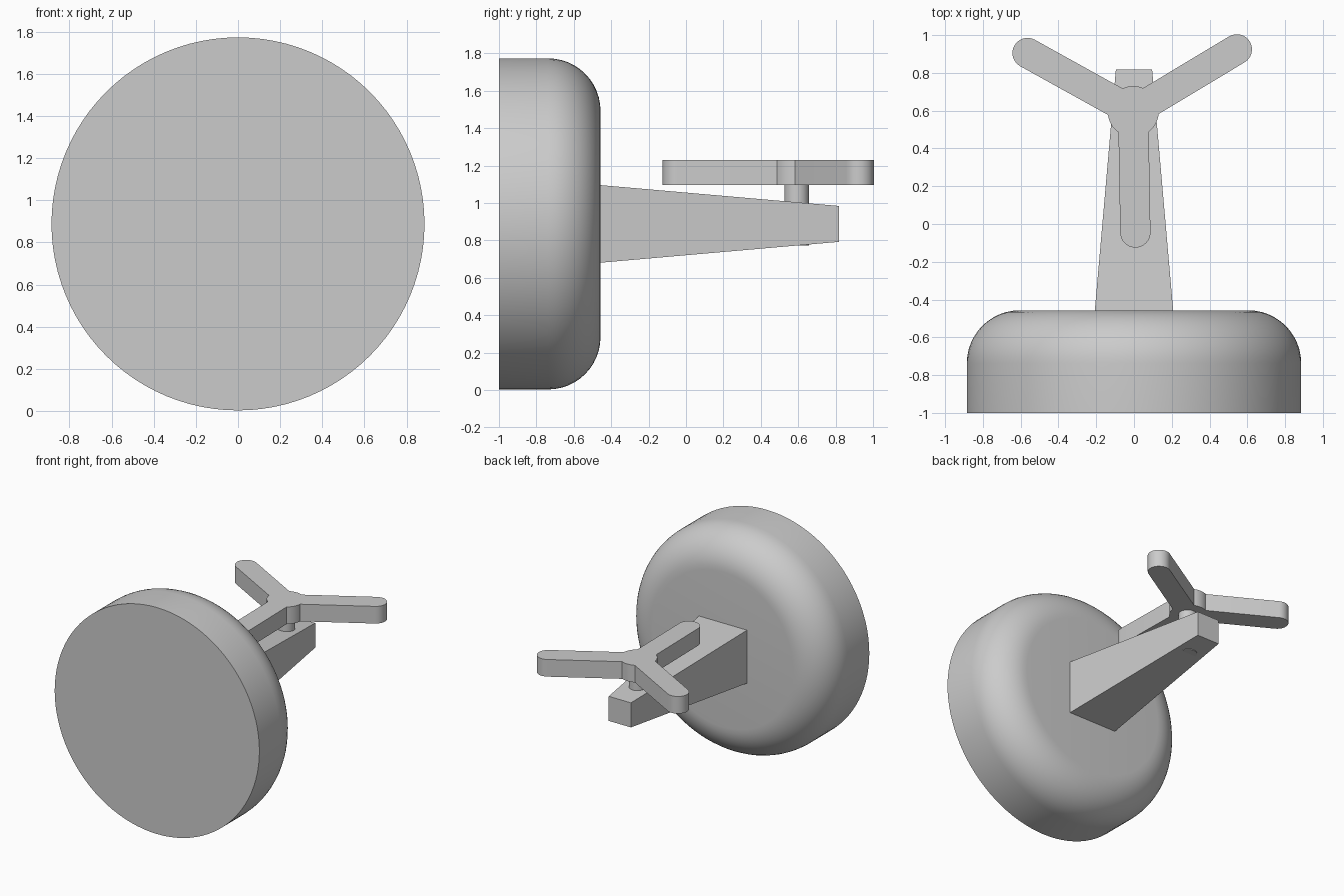
import bpy, bmesh
from math import sin, cos, pi, asin, radians
from mathutils import Matrix, Vector

cube = bpy.data.objects.get("Cube")
if cube:
    bpy.data.objects.remove(cube, do_unlink=True)

grey = bpy.data.materials.new("plain grey")
grey.use_nodes = True
grey.diffuse_color = (0.6, 0.6, 0.6, 1)
grey.node_tree.nodes["Principled BSDF"].inputs["Base Color"].default_value = (0.6, 0.6, 0.6, 1)


def finish(name, bm, smooth=True):
    bmesh.ops.recalc_face_normals(bm, faces=bm.faces)
    mesh = bpy.data.meshes.new(name)
    bm.to_mesh(mesh)
    bm.free()
    mesh.materials.append(grey)
    obj = bpy.data.objects.new(name, mesh)
    bpy.context.collection.objects.link(obj)
    if smooth:
        bpy.ops.object.select_all(action="DESELECT")
        obj.select_set(True)
        bpy.context.view_layer.objects.active = obj
        bpy.ops.object.shade_smooth_by_angle(angle=radians(30))
    return obj


def prism(name, outline, z0, z1):
    """Extrude a flat outline from z0 to z1."""
    bm = bmesh.new()
    face = bm.faces.new([bm.verts.new((x, y, z0)) for x, y in outline])
    top = bmesh.ops.extrude_face_region(bm, geom=[face])["geom"]
    verts = [v for v in top if isinstance(v, bmesh.types.BMVert)]
    bmesh.ops.translate(bm, verts=verts, vec=(0, 0, z1 - z0))
    return finish(name, bm)


MID_Z = 0.888
FRONT, BACK = -1.0, -0.457

# Round base: a disc with a rounded rear rim, built as stacked rings along y
radius, fillet, sides, steps = 0.885, 0.28, 96, 12
profile = [(radius, FRONT)]
for i in range(steps + 1):
    a = i / steps * pi / 2
    profile.append((radius - fillet + fillet * cos(a), BACK - fillet + fillet * sin(a)))
bm = bmesh.new()
rings = [[bm.verts.new((r * cos(2 * pi * k / sides), y, MID_Z + r * sin(2 * pi * k / sides)))
          for k in range(sides)] for r, y in profile]
for a, b in zip(rings, rings[1:]):
    for k in range(sides):
        n = (k + 1) % sides
        bm.faces.new((a[k], a[n], b[n], b[k]))
bm.faces.new(rings[0])
bm.faces.new(rings[-1])
finish("round_base", bm)

# Tapered square arm, rooted slightly inside the base
bm = bmesh.new()
ends = []
for y, h in ((-0.51, 0.212), (0.817, 0.096)):
    ends.append([bm.verts.new((sx * h, y, MID_Z + sz * h))
                 for sx, sz in ((-1, -1), (1, -1), (1, 1), (-1, 1))])
for k in range(4):
    n = (k + 1) % 4
    bm.faces.new((ends[0][k], ends[0][n], ends[1][n], ends[1][k]))
for ring in ends:
    bm.faces.new(ring)
finish("tapered_arm", bm, smooth=False)

# Post running through the arm up to the handle
cx, cy = 0.0, 0.592
post = [(cx + 0.066 * cos(2 * pi * k / 48), cy + 0.066 * sin(2 * pi * k / 48)) for k in range(48)]
prism("handle_post", post, 0.773, 1.11)

# Three-armed handle: hub arcs between straight arms with round tips
half, hub, reach = 0.08, 0.135, 0.64
gap = asin(half / hub)
outline = []
for i in range(3):
    turn = Matrix.Rotation(radians(31 + 120 * i), 2)
    pts = []
    for k in range(17):
        a = -pi / 2 + pi * k / 16
        pts.append(Vector((reach + half * cos(a), half * sin(a))))
    for k in range(9):
        a = gap + (2 * pi / 3 - 2 * gap) * k / 8
        pts.append(Vector((hub * cos(a), hub * sin(a))))
    for p in pts:
        q = turn @ p
        outline.append((q.x + cx - 0.004, q.y + cy + 0.003))
prism("three_arm_handle", outline, 1.096, 1.23)
